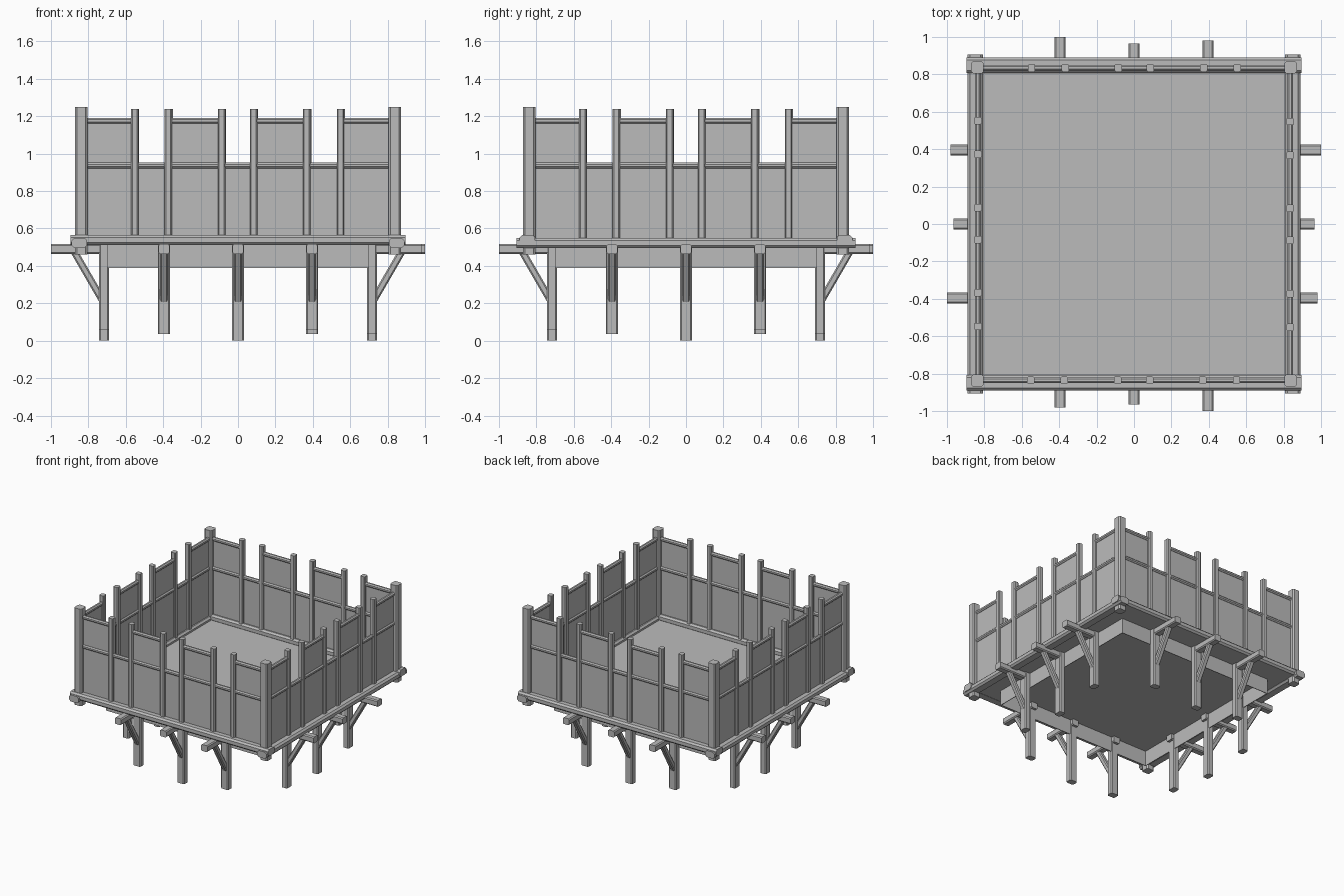
import bpy, bmesh, math
from mathutils import Matrix, Vector

if "Cube" in bpy.data.objects:
    bpy.data.objects.remove(bpy.data.objects["Cube"])

mat = bpy.data.materials.new("weathered_grey")
mat.use_nodes = True
grey = (0.5, 0.5, 0.5, 1)
mat.diffuse_color = grey
mat.node_tree.nodes["Principled BSDF"].inputs["Base Color"].default_value = grey


def finish(name, bm, turn=0):
    """Turn the part a number of quarter turns about z and make the object."""
    bmesh.ops.rotate(bm, verts=bm.verts, matrix=Matrix.Rotation(turn * math.pi / 2, 3, 'Z'))
    bmesh.ops.recalc_face_normals(bm, faces=bm.faces)
    mesh = bpy.data.meshes.new(name)
    bm.to_mesh(mesh)
    bm.free()
    mesh.materials.append(mat)
    bpy.context.collection.objects.link(bpy.data.objects.new(name, mesh))


def timber(name, start, end, w, h, chamfer=0.22, turn=0):
    """Straight timber with chamfered long edges; w is level, h across it."""
    start, end = Vector(start), Vector(end)
    along = (end - start).normalized()
    side = Vector((1, 0, 0)) if abs(along.x) < 0.5 else Vector((0, 1, 0))
    up = along.cross(side)
    c = min(w, h) * chamfer
    a, b = w / 2, h / 2
    outline = [(a, b - c), (a - c, b), (c - a, b), (-a, b - c),
               (-a, c - b), (c - a, -b), (a - c, -b), (a, c - b)]
    bm = bmesh.new()
    rings = [[bm.verts.new(p + side * u + up * v) for u, v in outline] for p in (start, end)]
    for ring in rings:
        bm.faces.new(ring)
    for i in range(8):
        j = (i + 1) % 8
        bm.faces.new((rings[0][i], rings[0][j], rings[1][j], rings[1][i]))
    finish(name, bm, turn)


def block(name, low, high, turn=0):
    low, high = Vector(low), Vector(high)
    bm = bmesh.new()
    bmesh.ops.create_cube(bm, size=1)
    bmesh.ops.scale(bm, verts=bm.verts, vec=high - low)
    bmesh.ops.translate(bm, verts=bm.verts, vec=(low + high) / 2)
    finish(name, bm, turn)


WALL = -0.835
battens = [-0.552, -0.373, -0.088, 0.083, 0.367, 0.548]
ends = [-0.81] + battens + [0.81]

# Floor deck
block("floor", (-0.83, -0.83, 0.512), (0.83, 0.83, 0.522))

for t in range(4):
    # Skirt below the floor, open underneath
    block("skirt", (-0.7, -0.7, 0.39), (0.7, -0.695, 0.515), t)

    # Sill beam: one pair sits slightly higher and crosses the other
    reach, z = ((0.895, 0.538) if t % 2 == 0 else (0.905, 0.523))
    timber("sill_beam", (-reach, -0.848, z), (reach, -0.848, z), 0.082, 0.054, 0.25, t)

    # Corner post
    timber("corner_post", (-0.838, -0.838, 0.46), (-0.838, -0.838, 1.25), 0.066, 0.066, 0.15, t)

    # Wall panels, low all along and raised in four merlons
    block("wall_panel", (-0.82, WALL - 0.004, 0.53), (0.82, WALL + 0.004, 0.935), t)
    timber("middle_rail", (-0.82, WALL, 0.937), (0.82, WALL, 0.937), 0.03, 0.03, 0.29, t)
    for a, b in zip(ends[::2], ends[1::2]):
        block("raised_panel", (a, WALL - 0.004, 0.93), (b, WALL + 0.004, 1.17), t)
        timber("upper_rail", (a, WALL, 1.176), (b, WALL, 1.176), 0.03, 0.03, 0.29, t)
    for x in battens:
        timber("batten", (x, WALL, 0.53), (x, WALL, 1.24), 0.04, 0.042, 0.18, t)

    # Legs with outrigger arms and diagonal braces
    for x, foot, tip in ((-0.396, 0.035, 0.98), (0, 0, 0.965), (0.396, 0.058, 1.0)):
        timber("leg", (x, -0.716, foot), (x, -0.716, 0.512), 0.066, 0.052, 0.15, t)
        timber("outrigger_arm", (x, -0.67, 0.49), (x, -tip, 0.49), 0.058, 0.052, 0.15, t)
        timber("brace", (x, -0.71, 0.19), (x, -0.875, 0.475), 0.042, 0.038, 0.2, t)
